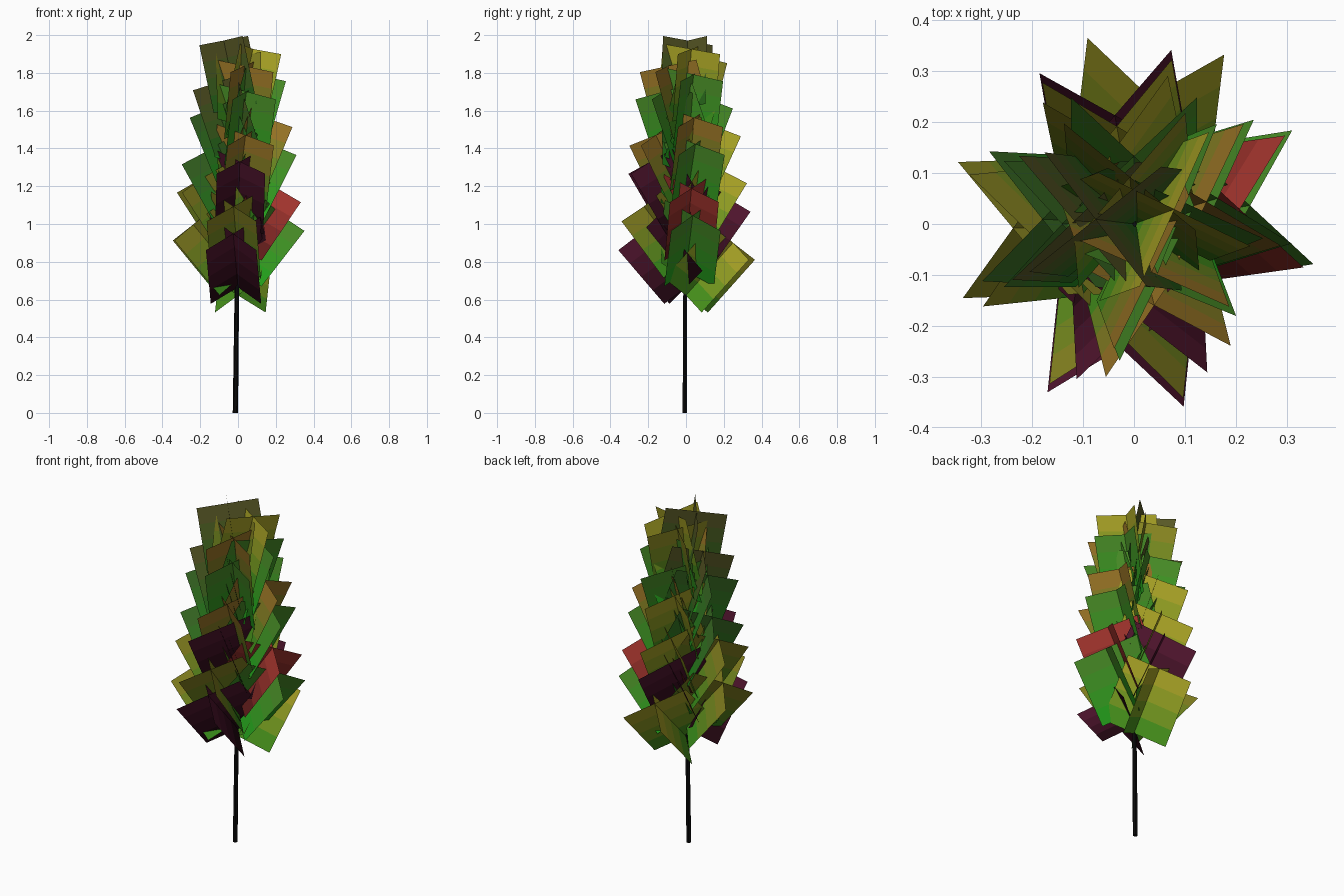
import bpy, math
from mathutils import Vector

if "Cube" in bpy.data.objects:
    bpy.data.objects.remove(bpy.data.objects["Cube"])

# Tip colour and base colour of each leaf kind
GREEN_BASE = (0.01, 0.28, 0.01)
KINDS = {
    "yellow": ((0.45, 0.38, 0.02), GREEN_BASE),
    "maroon": ((0.09, 0.008, 0.03), (0.006, 0.001, 0.002)),
    "olive": ((0.27, 0.22, 0.015), GREEN_BASE),
    "green": ((0.07, 0.24, 0.02), (0.01, 0.36, 0.01)),
    "red": ((0.42, 0.04, 0.03), (0.08, 0.008, 0.008)),
    "orange": ((0.36, 0.16, 0.02), GREEN_BASE),
    "dark_green": ((0.05, 0.15, 0.02), (0.01, 0.25, 0.01)),
    "dark_olive": ((0.11, 0.09, 0.02), (0.01, 0.15, 0.01)),
}
BANDS = 4


def material(name, rgb):
    m = bpy.data.materials.get(name) or bpy.data.materials.new(name)
    m.diffuse_color = (*rgb, 1)
    m.use_nodes = True
    m.node_tree.nodes["Principled BSDF"].inputs["Base Color"].default_value = m.diffuse_color
    return m


def make_object(name, verts, faces):
    mesh = bpy.data.meshes.new(name)
    mesh.from_pydata(verts, [], faces)
    obj = bpy.data.objects.new(name, mesh)
    bpy.context.collection.objects.link(obj)
    return obj


def leaf(index, azimuth, lean, z, half, length, kind):
    """Two upright cards crossing at right angles, leaning out from the stem."""
    a, t = math.radians(azimuth), math.radians(lean)
    out = Vector((math.cos(a), math.sin(a), 0))
    side = Vector((-math.sin(a), math.cos(a), 0))
    up = Vector((0, 0, 1))
    along = out * math.sin(t) + up * math.cos(t)
    normal = out * math.cos(t) - up * math.sin(t)
    base = Vector((0, 0, z))
    verts, faces = [], []
    for s in (-1, 1):
        wing = (side * s + normal) * half
        start = len(verts)
        for k in range(BANDS + 1):
            p = base + along * length * k / BANDS
            verts += [p - wing, p + wing]
        for k in range(BANDS):
            b = start + 2 * k
            faces.append((b, b + 1, b + 3, b + 2) if s > 0 else (b + 1, b, b + 2, b + 3))
    obj = make_object(f"leaf_{index:02d}", verts, faces)
    # Colour bands fade from base to tip
    tip, root = KINDS[kind]
    for k in range(BANDS):
        f = (k + 0.5) / BANDS
        obj.data.materials.append(material(
            f"{kind}_{k}", [r + (c - r) * f for c, r in zip(tip, root)]))
    for n, poly in enumerate(obj.data.polygons):
        poly.material_index = n % BANDS


# Leaves climbing the stem: azimuth and colour of each
LEAVES = [
    (83, "yellow"), (-96, "maroon"), (182, "olive"), (9, "green"),
    (-96, "olive"), (100, "maroon"), (8, "red"), (186, "olive"),
    (100, "yellow"), (-87, "maroon"), (177, "dark_green"), (17, "green"),
    (-76, "orange"), (102, "yellow"), (17, "orange"), (180, "dark_green"),
    (90, "green"), (-69, "green"), (177, "dark_olive"), (22, "green"),
    (-70, "orange"), (95, "olive"), (20, "yellow"), (173, "dark_olive"),
]
for i, (az, kind) in enumerate(LEAVES):
    f = i / (len(LEAVES) - 1)
    leaf(i, az, 42 - 30 * f, 0.622 + 0.99 * f, 0.135 - 0.017 * f, 0.375 - 0.008 * f, kind)

# Slim tapering stem, leaning slightly
SIDES = 6
verts, faces = [], []
for x, y, z, r in ((-0.014, -0.006, 0, 0.014), (-0.006, -0.004, 0.65, 0.012), (0, 0, 1.63, 0.006)):
    for k in range(SIDES):
        a = math.tau * k / SIDES
        verts.append((x + r * math.cos(a), y + r * math.sin(a), z))
for ring in range(2):
    for k in range(SIDES):
        n = (k + 1) % SIDES
        b = ring * SIDES
        faces.append((b + k, b + n, b + SIDES + n, b + SIDES + k))
faces += [tuple(reversed(range(SIDES))), tuple(range(2 * SIDES, 3 * SIDES))]
stem = make_object("stem", verts, faces)
stem.data.materials.append(material("bark", (0.003, 0.003, 0.003)))
